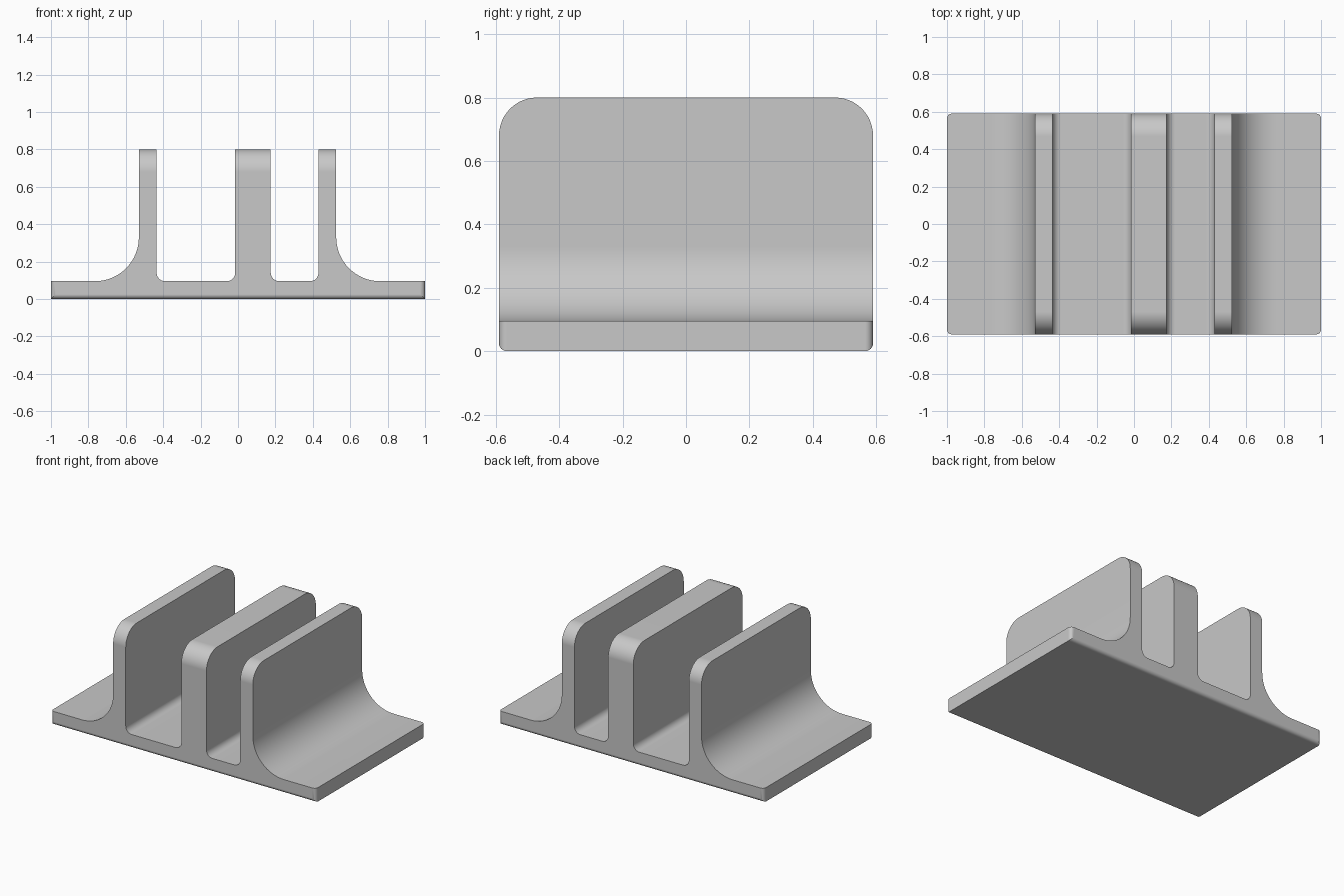
import bpy
import bmesh
from math import sin, cos, pi

cube = bpy.data.objects.get("Cube")
if cube:
    bpy.data.objects.remove(cube, do_unlink=True)

HALF_DEPTH = 0.59
BASE_TOP = 0.095
WALL_TOP = 0.8
BIG, SMALL = 0.235, 0.045
# Each wall: left x, right x, left fillet radius, right fillet radius
WALLS = [(-0.53, -0.435, BIG, SMALL),
         (-0.015, 0.175, SMALL, SMALL),
         (0.43, 0.525, SMALL, BIG)]


def fillet(wall_x, radius, side, steps):
    """Concave arc from the base up to the wall; side is -1 or +1."""
    cx, cz = wall_x + side * radius, BASE_TOP + radius
    return [(cx - side * radius * sin(a), cz - radius * cos(a))
            for a in (pi / 2 * i / steps for i in range(steps + 1))]


def steps_for(radius):
    return 16 if radius == BIG else 8


# Cross-section of base and walls, running left to right along the top
profile = [(-1, 0), (-1, BASE_TOP)]
for x0, x1, r0, r1 in WALLS:
    profile += fillet(x0, r0, -1, steps_for(r0))
    profile += [(x0, WALL_TOP), (x1, WALL_TOP)]
    profile += reversed(fillet(x1, r1, 1, steps_for(r1)))
profile += [(1, BASE_TOP), (1, 0)]

# Extrude the section through the depth
bm = bmesh.new()
face = bm.faces.new([bm.verts.new((x, -HALF_DEPTH, z)) for x, z in profile])
result = bmesh.ops.extrude_face_region(bm, geom=[face], use_keep_orig=True)
moved = [v for v in result["geom"] if isinstance(v, bmesh.types.BMVert)]
bmesh.ops.translate(bm, verts=moved, vec=(0, 2 * HALF_DEPTH, 0))
bmesh.ops.recalc_face_normals(bm, faces=bm.faces)


def round_edges(test, radius, segments):
    edges = [e for e in bm.edges if all(test(v.co) for v in e.verts)
             and abs(e.verts[0].co.y - e.verts[1].co.y) < 0.001]
    bmesh.ops.bevel(bm, geom=edges, offset=radius, offset_type='OFFSET',
                    segments=segments, profile=0.5, affect='EDGES')


# Round the upper wall corners and the upright base corners
round_edges(lambda c: c.z > WALL_TOP - 0.001, 0.12, 12)
round_edges(lambda c: abs(c.x) > 0.999, 0.025, 6)
bmesh.ops.recalc_face_normals(bm, faces=bm.faces)

mesh = bpy.data.meshes.new("slotted_stand")
bm.to_mesh(mesh)
bm.free()
stand = bpy.data.objects.new("slotted_stand", mesh)
bpy.context.collection.objects.link(stand)

# Single grey material
grey = bpy.data.materials.new("light_grey")
grey.use_nodes = True
colour = (0.58, 0.58, 0.58, 1)
grey.diffuse_color = colour
for node in grey.node_tree.nodes:
    if node.type == 'BSDF_PRINCIPLED':
        node.inputs["Base Color"].default_value = colour
mesh.materials.append(grey)

# Smooth fillets with crisp edges and flat large faces
bpy.ops.object.select_all(action='DESELECT')
stand.select_set(True)
bpy.context.view_layer.objects.active = stand
bpy.ops.object.shade_smooth_by_angle(angle=pi / 6)
weighted = stand.modifiers.new("flat_face_normals", 'WEIGHTED_NORMAL')
weighted.keep_sharp = True
